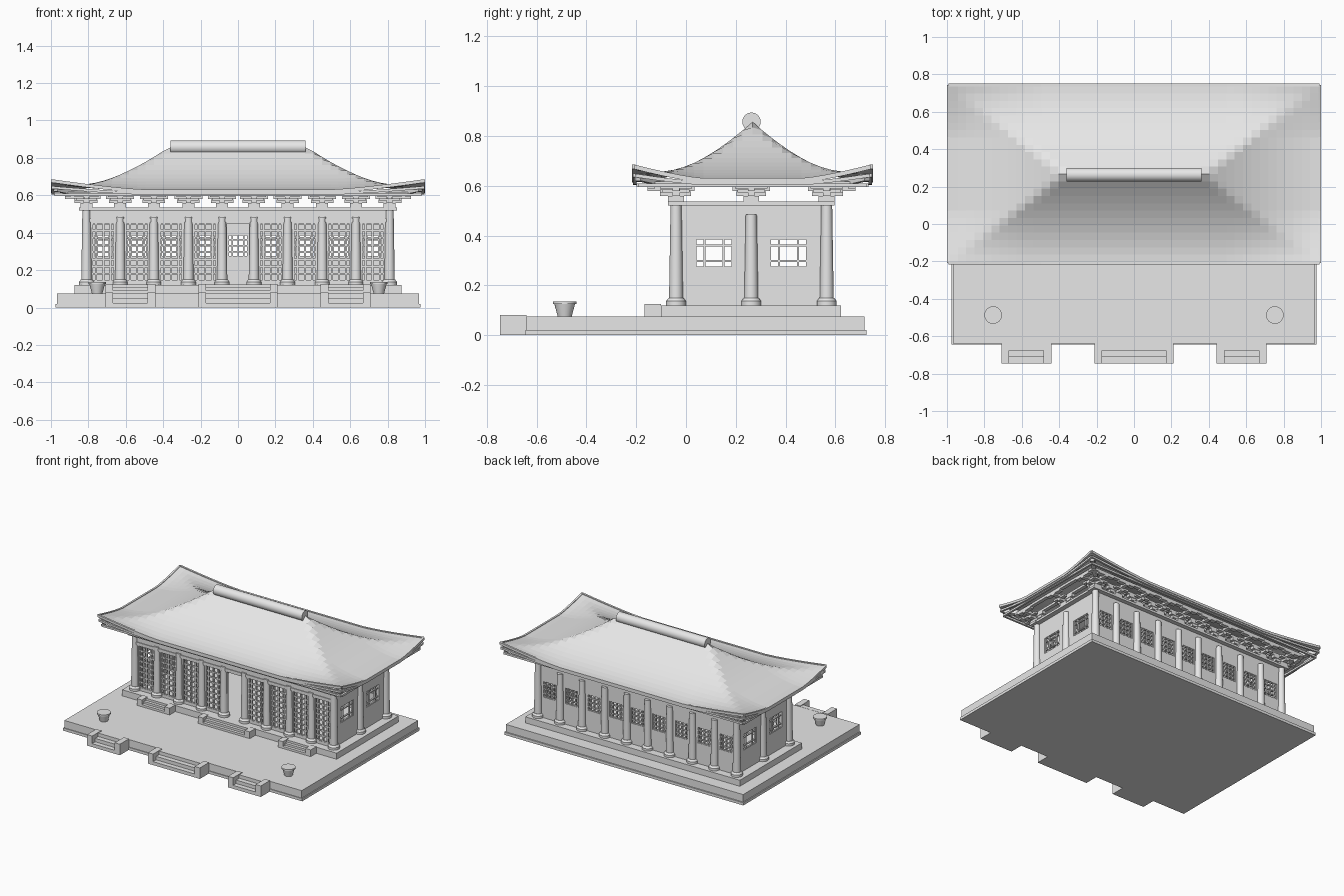
import bpy, bmesh, math
from mathutils import Vector, Matrix

cube = bpy.data.objects.get("Cube")
if cube:
    bpy.data.objects.remove(cube, do_unlink=True)

stone = bpy.data.materials.new("pale grey")
stone.use_nodes = True
GREY = (0.8, 0.8, 0.8, 1)
stone.diffuse_color = GREY
stone.node_tree.nodes["Principled BSDF"].inputs["Base Color"].default_value = GREY

YC = 0.267                 # depth of the ridge line
HX, HY = 0.987, 0.47       # roof half sizes
BAYS = [-0.81, -0.63, -0.45, -0.265, -0.085, 0.085, 0.265, 0.45, 0.63, 0.81]
FRONT, BACK = -0.04, 0.565


def finish(bm, name, smooth=False):
    bmesh.ops.recalc_face_normals(bm, faces=bm.faces)
    mesh = bpy.data.meshes.new(name)
    bm.to_mesh(mesh)
    bm.free()
    mesh.materials.append(stone)
    obj = bpy.data.objects.new(name, mesh)
    bpy.context.collection.objects.link(obj)
    if smooth:
        bpy.ops.object.select_all(action='DESELECT')
        bpy.context.view_layer.objects.active = obj
        obj.select_set(True)
        bpy.ops.object.shade_smooth_by_angle()
    return obj


def box(bm, x0, x1, y0, y1, z0, z1):
    size = Matrix.Diagonal((x1 - x0, y1 - y0, z1 - z0, 1))
    mid = Matrix.Translation(((x0 + x1) / 2, (y0 + y1) / 2, (z0 + z1) / 2))
    bmesh.ops.create_cube(bm, size=1, matrix=mid @ size)


def beam(bm, p, q, w, h):
    """Bar from p to q with a level cross-section of width w and height h."""
    p, q = Vector(p), Vector(q)
    side = (q - p).cross(Vector((0, 0, 1))).normalized() * w / 2
    up = Vector((0, 0, h / 2))
    ring = [[bm.verts.new(c + side * a + up * b)
             for a, b in ((-1, -1), (1, -1), (1, 1), (-1, 1))] for c in (p, q)]
    bm.faces.new(ring[0])
    bm.faces.new(ring[1])
    for i in range(4):
        j = (i + 1) % 4
        bm.faces.new((ring[0][i], ring[0][j], ring[1][j], ring[1][i]))


def lathe(bm, x, y, profile, sides=20):
    for (r0, z0), (r1, z1) in zip(profile, profile[1:]):
        bmesh.ops.create_cone(bm, cap_ends=True, segments=sides, radius1=r0, radius2=r1,
                              depth=z1 - z0, matrix=Matrix.Translation((x, y, (z0 + z1) / 2)))


def slab(bm, along_x, at, thick, u0, u1, z0, z1):
    """Upright plate running along x or y."""
    a, b = at - thick / 2, at + thick / 2
    if along_x:
        box(bm, u0, u1, a, b, z0, z1)
    else:
        box(bm, a, b, u0, u1, z0, z1)


def lattice(bm, along_x, at, u0, u1, z0, z1, us, zs, bar=0.008):
    """Frame plus bars at the given fractions of width and height."""
    for f in [0] + us + [1]:
        u = u0 + (u1 - u0) * f
        slab(bm, along_x, at, 0.014, u - bar / 2, u + bar / 2, z0, z1)
    for f in [0] + zs + [1]:
        z = z0 + (z1 - z0) * f
        slab(bm, along_x, at, 0.012, u0, u1, z - bar / 2, z + bar / 2)


def pierced_wall(bm, along_x, at, u0, u1, holes, z0, z1, top):
    """Wall with a row of openings."""
    slab(bm, along_x, at, 0.02, u0, u1, 0.12, z0)
    slab(bm, along_x, at, 0.02, u0, u1, z1, top)
    edges = [u0] + [e for hole in holes for e in hole] + [u1]
    for a, b in zip(edges[::2], edges[1::2]):
        slab(bm, along_x, at, 0.02, a, b, z0, z1)


# Terrace and plinth
bm = bmesh.new()
box(bm, -0.975, 0.975, -0.645, 0.725, 0, 0.02)
box(bm, -0.968, 0.968, -0.64, 0.716, 0.02, 0.075)
finish(bm, "terrace")
bm = bmesh.new()
box(bm, -0.875, 0.875, -0.1, 0.622, 0.075, 0.12)
finish(bm, "plinth")

# Stairs with side walls, at the terrace edge and at the plinth
for name, back, depth, low, top in (("terrace_stairs", -0.64, 0.107, 0, 0.081),
                                    ("plinth_stairs", -0.1, 0.066, 0.075, 0.125)):
    bm = bmesh.new()
    for cx, half in ((-0.575, 0.134), (0, 0.212), (0.575, 0.134)):
        for s in (-1, 1):
            a, b = sorted((cx + s * half, cx + s * (half - 0.042)))
            box(bm, a, b, back - depth, back, low, top)
        for i in range(3):
            box(bm, cx - half + 0.042, cx + half - 0.042, back - depth * (1 - i / 3), back,
                low, low + (top - low) * (i + 1) / 3.2)
    finish(bm, name)

# Columns on flared bases
bm = bmesh.new()
spots = [(x, y) for x in BAYS for y in (FRONT, BACK)] + [(-0.81, YC - 0.005), (0.81, YC - 0.005)]
for x, y in spots:
    top = 0.52 if abs(x) > 0.8 and y in (FRONT, BACK) else 0.485
    lathe(bm, x, y, [(0.04, 0.12), (0.04, 0.137), (0.03, 0.15)])
    lathe(bm, x, y, [(0.028, 0.15), (0.022, top)])
finish(bm, "columns", True)

# Rear and side walls with windows
WIN_Z = (0.272, 0.388)
centres = [(a + b) / 2 for a, b in zip(BAYS, BAYS[1:])]
rear = [(c - 0.052, c + 0.052) for c in centres]
ends = [(0.038, 0.186), (0.338, 0.486)]
walls, bars = bmesh.new(), bmesh.new()
pierced_wall(walls, True, BACK - 0.01, -0.8, 0.8, rear, *WIN_Z, 0.52)
for a, b in rear:
    lattice(bars, True, BACK - 0.01, a, b, *WIN_Z, [0.2, 0.5, 0.8], [0.22, 0.5, 0.78])
for x in (-0.8, 0.8):
    pierced_wall(walls, False, x, FRONT, BACK, ends, *WIN_Z, 0.52)
    for a, b in ends:
        lattice(bars, False, x, a, b, *WIN_Z, [0.24, 0.76], [0.23, 0.76])
finish(walls, "walls")
finish(bars, "window_bars")

# Front lattice doors, with an open doorway in the middle bay
doors = bmesh.new()
for c in centres:
    for s in (-1, 1):
        box(doors, c + s * 0.07 - 0.011, c + s * 0.07 + 0.011, -0.045, -0.025, 0.12, 0.46)
    if abs(c) < 0.01:
        continue
    box(doors, c - 0.07, c + 0.07, -0.043, -0.025, 0.12, 0.142)
    lattice(doors, True, -0.035, c - 0.06, c + 0.06, 0.142, 0.45,
            [0.18, 0.5, 0.82], [i / 8 for i in range(1, 8)], 0.01)
finish(doors, "front_lattice_doors")

# Lintels and the top plate
bm = bmesh.new()
box(bm, -0.8, 0.8, -0.05, -0.025, 0.45, 0.52)
box(bm, -0.81, 0.81, -0.055, -0.025, 0.457, 0.477)
for y in (FRONT, BACK):
    box(bm, -0.85, 0.85, y - 0.032, y + 0.032, 0.52, 0.536)
for x in (-0.81, 0.81):
    box(bm, x - 0.035, x + 0.035, FRONT, BACK, 0.52, 0.536)
finish(bm, "lintels")

# Stacked brackets below the eaves
bm = bmesh.new()


def bracket(x, y, out):
    side = Vector((-out.y, out.x))
    base = Vector((x, y))

    def piece(o0, o1, half, z0, z1):
        a, b = base + out * o0 - side * half, base + out * o1 + side * half
        box(bm, min(a.x, b.x), max(a.x, b.x), min(a.y, b.y), max(a.y, b.y), z0, z1)

    piece(-0.03, 0.03, 0.032, 0.536, 0.558)
    piece(-0.015, 0.015, 0.06, 0.558, 0.577)
    piece(-0.03, 0.065, 0.014, 0.558, 0.577)
    piece(0.04, 0.065, 0.055, 0.572, 0.586)
    piece(-0.015, 0.015, 0.075, 0.58, 0.6)
    piece(-0.03, 0.115, 0.014, 0.58, 0.6)
    piece(0.085, 0.115, 0.065, 0.59, 0.606)


for x in BAYS:
    bracket(x, FRONT, Vector((0, -1)))
    bracket(x, BACK, Vector((0, 1)))
for s in (-1, 1):
    for y in (FRONT, YC - 0.005, BACK):
        bracket(s * 0.81, y, Vector((s, 0)))
finish(bm, "brackets")

# Purlins carried by the brackets
bm = bmesh.new()
for grow in (0, 0.1):
    x, y0, y1 = 0.81 + grow, FRONT - grow, BACK + grow
    for y in (y0, y1):
        box(bm, -x, x, y - 0.013, y + 0.013, 0.6, 0.617)
    for s in (-x, x):
        box(bm, s - 0.013, s + 0.013, y0, y1, 0.6, 0.617)
finish(bm, "purlins")


# Hipped roof with a sagging slope and upturned corners
def lift(x, y):
    a = max(0, (abs(x) - 0.5) / (HX - 0.5))
    b = max(0, (abs(y - YC) - 0.2) / (HY - 0.2))
    return 0.052 * (a * b) ** 1.3


def roof_z(x, y):
    m = min(1 - abs(y - YC) / HY, (HX - abs(x)) / (HX - 0.37), 1)
    return 0.627 + 0.23 * max(m, 0) ** 1.85 + lift(x, y)


bm = bmesh.new()
bmesh.ops.create_grid(bm, x_segments=44, y_segments=24, size=1,
                      matrix=Matrix.Translation((0, YC, 0)) @ Matrix.Diagonal((HX, HY, 1, 1)))
for v in bm.verts:
    v.co.z = roof_z(v.co.x, v.co.y)
roof = finish(bm, "roof")
shell = roof.modifiers.new("thickness", 'SOLIDIFY')
shell.thickness = 0.012

# Layered eave boards following the upturned corners
bm = bmesh.new()
for grow, z, rise, h in ((0.006, 0.622, 1, 0.018), (0.002, 0.61, 0.6, 0.014), (-0.012, 0.603, 0, 0.014)):
    ex, ey = HX + grow, HY + grow
    corners = [(-ex, YC - ey), (ex, YC - ey), (ex, YC + ey), (-ex, YC + ey)]
    for i in range(4):
        (ax, ay), (bx, by) = corners[i], corners[(i + 1) % 4]
        path = []
        for k in range(25):
            x, y = ax + (bx - ax) * k / 24, ay + (by - ay) * k / 24
            path.append((x, y, z + rise * lift(x, y)))
        for p, q in zip(path, path[1:]):
            beam(bm, p, q, 0.014, h)
finish(bm, "eave_boards")

# Diagonal rafters under the corners
bm = bmesh.new()
for sx in (-1, 1):
    for sy in (-1, 1):
        beam(bm, (sx * 0.8, YC + sy * 0.3, 0.6), (sx * 0.975, YC + sy * 0.46, 0.635), 0.03, 0.03)
finish(bm, "corner_rafters")

# Round ridge cap
bm = bmesh.new()
bmesh.ops.create_cone(bm, cap_ends=True, segments=24, radius1=0.037, radius2=0.037, depth=0.724,
                      matrix=Matrix.Translation((0, YC - 0.004, 0.857)) @ Matrix.Rotation(math.pi / 2, 4, 'Y'))
finish(bm, "ridge_cap", True)

# Tapered urns on the terrace
bm = bmesh.new()
for x in (-0.753, 0.753):
    lathe(bm, x, -0.487, [(0.028, 0.075), (0.042, 0.127)], 24)
    lathe(bm, x, -0.487, [(0.047, 0.125), (0.047, 0.136)], 24)
finish(bm, "urns", True)
